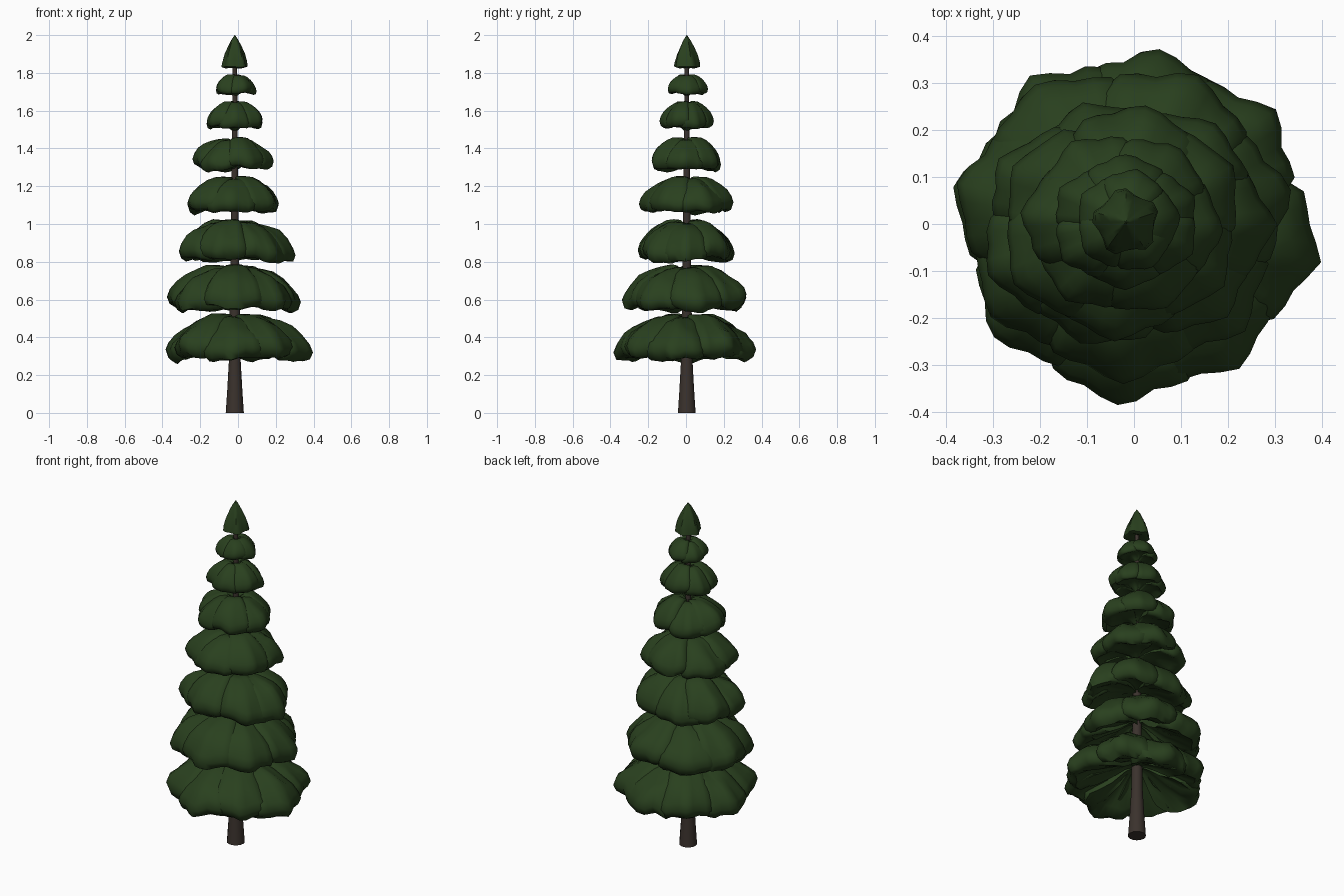
import bpy, bmesh, math, random
from mathutils import Vector, noise

if "Cube" in bpy.data.objects:
    bpy.data.objects.remove(bpy.data.objects["Cube"])

random.seed(11)
TX, TY = -0.017, 0.004          # trunk axis


def material(name, rgb):
    m = bpy.data.materials.new(name)
    m.diffuse_color = (*rgb, 1)
    m.use_nodes = True
    m.node_tree.nodes["Principled BSDF"].inputs["Base Color"].default_value = m.diffuse_color
    return m


GREEN = material("dark needle green", (0.022, 0.051, 0.013))
BROWN = material("dark bark brown", (0.043, 0.032, 0.026))


def finish(bm, name, mat, angle):
    bmesh.ops.recalc_face_normals(bm, faces=bm.faces)
    me = bpy.data.meshes.new(name)
    bm.to_mesh(me)
    bm.free()
    me.materials.append(mat)
    ob = bpy.data.objects.new(name, me)
    bpy.context.collection.objects.link(ob)
    bpy.ops.object.select_all(action='DESELECT')
    ob.select_set(True)
    bpy.context.view_layer.objects.active = ob
    bpy.ops.object.shade_smooth_by_angle(angle=math.radians(angle))
    return ob


def bridge(bm, loops):
    """Quads between successive vertex loops (each loop is cyclic)."""
    for a, b in zip(loops, loops[1:]):
        n = len(a)
        for i in range(n):
            bm.faces.new((a[i], a[(i + 1) % n], b[(i + 1) % n], b[i]))
    bm.faces.new(loops[0])
    bm.faces.new(loops[-1])


def lathe(name, profile, sides, mat, angle, wobble=0.0):
    bm = bmesh.new()
    rings = []
    for r, z in profile:
        ring = []
        for i in range(sides):
            a = 2 * math.pi * i / sides
            k = r * (1 + wobble * math.cos(5 * a + 9 * z))
            dz = 0.25 * wobble * r * math.cos(3 * a)
            ring.append(bm.verts.new((TX + k * math.cos(a), TY + k * math.sin(a), z + dz)))
        rings.append(ring)
    bridge(bm, rings)
    return finish(bm, name, mat, angle)


# Trunk
lathe("trunk", [(0.048, 0), (0.04, 0.12), (0.031, 0.28), (0.026, 0.6), (0.021, 1.0),
                (0.016, 1.4), (0.011, 1.88)], 14, BROWN, 40)

# Branch cross-section, from the trunk over the top and round the rim:
# (share of reach, share of tier height)
TOP = [(0.03, 0.74), (0.13, 0.87), (0.26, 0.97), (0.42, 0.95), (0.58, 0.86),
       (0.74, 0.73), (0.87, 0.58), (0.96, 0.41), (1.00, 0.25), (0.96, 0.09), (0.87, 0.03)]
# Underside back to the trunk: hollow on the low tiers, filled on the high ones
HOLLOW = [(0.70, 0.16), (0.45, 0.36), (0.20, 0.56), (0.03, 0.62)]
FILLED = [(0.70, 0.10), (0.45, 0.14), (0.20, 0.03), (0.03, -0.12)]
COLS = 12


def tier(name, hollow, z0, z1, x0, x1, y0, y1, angles):
    """One whorl of overlapping puffy branches filling the given extents."""
    bm = bmesh.new()
    h = z1 - z0
    cx, cy, hx, hy = (x0 + x1) / 2, (y0 + y1) / 2, (x1 - x0) / 2, (y1 - y0) / 2
    half = math.radians(1.55 * 180 / len(angles))
    section = TOP + [(s, t + (th - t) * hollow) for (s, t), (_, th) in zip(FILLED, HOLLOW)]
    for k, deg in enumerate(angles):
        reach = random.uniform(0.96, 1.0)
        lift = (0.04 if k % 2 else -0.02) * h
        cols = []
        for j in range(COLS + 1):
            u = 2 * j / COLS - 1
            a = math.radians(deg) + u * half
            # rounded lobe with a scalloped edge
            f = reach * (1 - 0.22 * u * u) * (1 + 0.03 * math.cos(u * 3 * math.pi)
                                              - 0.03 + random.uniform(0, 0.02))
            ex, ey = cx + hx * f * math.cos(a), cy + hy * f * math.sin(a)
            col = []
            for s, t in section:
                mid = 0.38 - 0.12 * s                       # lobe edges thin out
                t2 = t + (mid - t) * 0.6 * s * s * u ** 4
                x, y = TX + (ex - TX) * s, TY + (ey - TY) * s
                bump = noise.noise(Vector((x, y, z0 * 3)) * 11 + Vector((deg, 0, 0)))
                z = z0 + h * t2 + lift + bump * 0.14 * h * s
                col.append(bm.verts.new((x, y, z)))
            cols.append(col)
        bridge(bm, cols)
    return finish(bm, name, GREEN, 55)


def spread(n, start):
    return [start + 360 * i / n + random.uniform(-7, 7) for i in range(n)]


# Whorls from bottom to top: hollowness, z range, x range, y range, branch directions
TIERS = [
    (1.0, 0.275, 0.52, -0.40, 0.40, -0.385, 0.385, [-12, 40, 82, 124, 168, 220, 265, 305]),
    (1.0, 0.54, 0.78, -0.39, 0.34, -0.335, 0.345, spread(7, 12)),
    (0.6, 0.80, 1.02, -0.335, 0.305, -0.275, 0.27, spread(7, 0)),
    (0.3, 1.06, 1.25, -0.295, 0.24, -0.25, 0.26, spread(6, 25)),
    (0.2, 1.285, 1.455, -0.24, 0.19, -0.20, 0.205, spread(6, 0)),
    (0.0, 1.505, 1.65, -0.185, 0.147, -0.143, 0.15, spread(6, 30)),
    (0.0, 1.685, 1.79, -0.128, 0.098, -0.108, 0.118, spread(5, 5)),
]
for i, t in enumerate(TIERS):
    tier(f"branch_tier_{i + 1}", *t)

# Pointed crown
lathe("crown_tip", [(0.012, 1.84), (0.045, 1.825), (0.066, 1.833), (0.062, 1.86), (0.051, 1.90),
                    (0.034, 1.94), (0.017, 1.975), (0.001, 2.0)], 20, GREEN, 50, 0.12)
